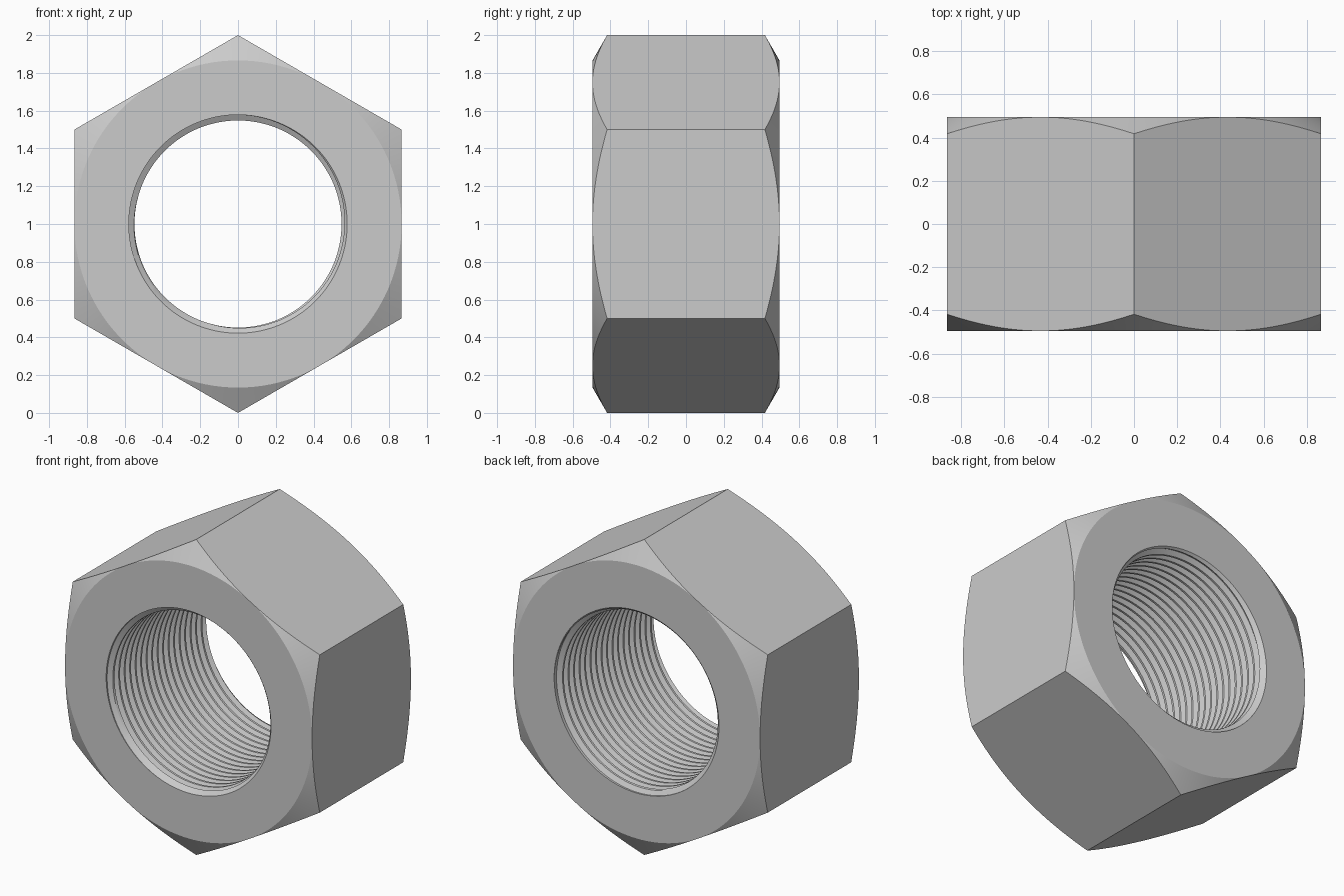
import bpy, bmesh
from math import cos, sin, pi, tan, radians

if "Cube" in bpy.data.objects:
    bpy.data.objects.remove(bpy.data.objects["Cube"])

N = 180                    # segments around the axis
H = 0.495                  # half thickness
FLAT = cos(pi / 6)         # apothem of the hexagon
R_MINOR, R_MAJOR = 0.548, 0.578
TURNS = 18
P = 2 * H / TURNS          # thread pitch

# one pitch of thread: (fraction of pitch, radius)
TOOTH = [(0.0, R_MINOR), (0.25, R_MINOR), (0.5625, R_MAJOR), (0.6875, R_MAJOR)]


def section(t):
    """Radial cross-section (radius, y) at angle t, from outer front round to inner front."""
    a = (t + pi / 6) % (pi / 3) - pi / 6
    hexr = FLAT / cos(a)
    edge = H - (hexr - FLAT) * tan(radians(30))
    pts = [(FLAT, -H), (hexr, -edge), (hexr, edge), (FLAT, H)]
    # threaded bore, with small lead-in chamfers at both mouths
    for k in range(TURNS + 1, -2, -1):
        for f, r in reversed(TOOTH):
            y = -H + (k + f - t / (2 * pi)) * P
            y = max(-H, min(H, y))
            pts.append((max(r, R_MAJOR - (H - abs(y))), y))
    pts[4] = (R_MAJOR, H)
    pts[-1] = (R_MAJOR, -H)
    return pts


bm = bmesh.new()
cols = []
for i in range(N + 1):
    t = 2 * pi * i / N
    # hexagon has corners at top and bottom, flats facing +x and -x
    cols.append([bm.verts.new((r * cos(t), y, 1 + r * sin(t))) for r, y in section(t)])
for a, b in zip(cols, cols[1:]):
    n = len(a)
    for j in range(n):
        k = (j + 1) % n
        bm.faces.new((a[j], a[k], b[k], b[j]))

# close the seam and collapse the clamped thread ends
bmesh.ops.remove_doubles(bm, verts=bm.verts, dist=1e-4)
bmesh.ops.dissolve_degenerate(bm, edges=bm.edges, dist=1e-5)
bmesh.ops.recalc_face_normals(bm, faces=bm.faces)

mesh = bpy.data.meshes.new("hex_nut")
bm.to_mesh(mesh)
bm.free()
nut = bpy.data.objects.new("hex_nut", mesh)
bpy.context.collection.objects.link(nut)
bpy.context.view_layer.objects.active = nut
nut.select_set(True)
bpy.ops.object.shade_smooth_by_angle(angle=radians(20))
